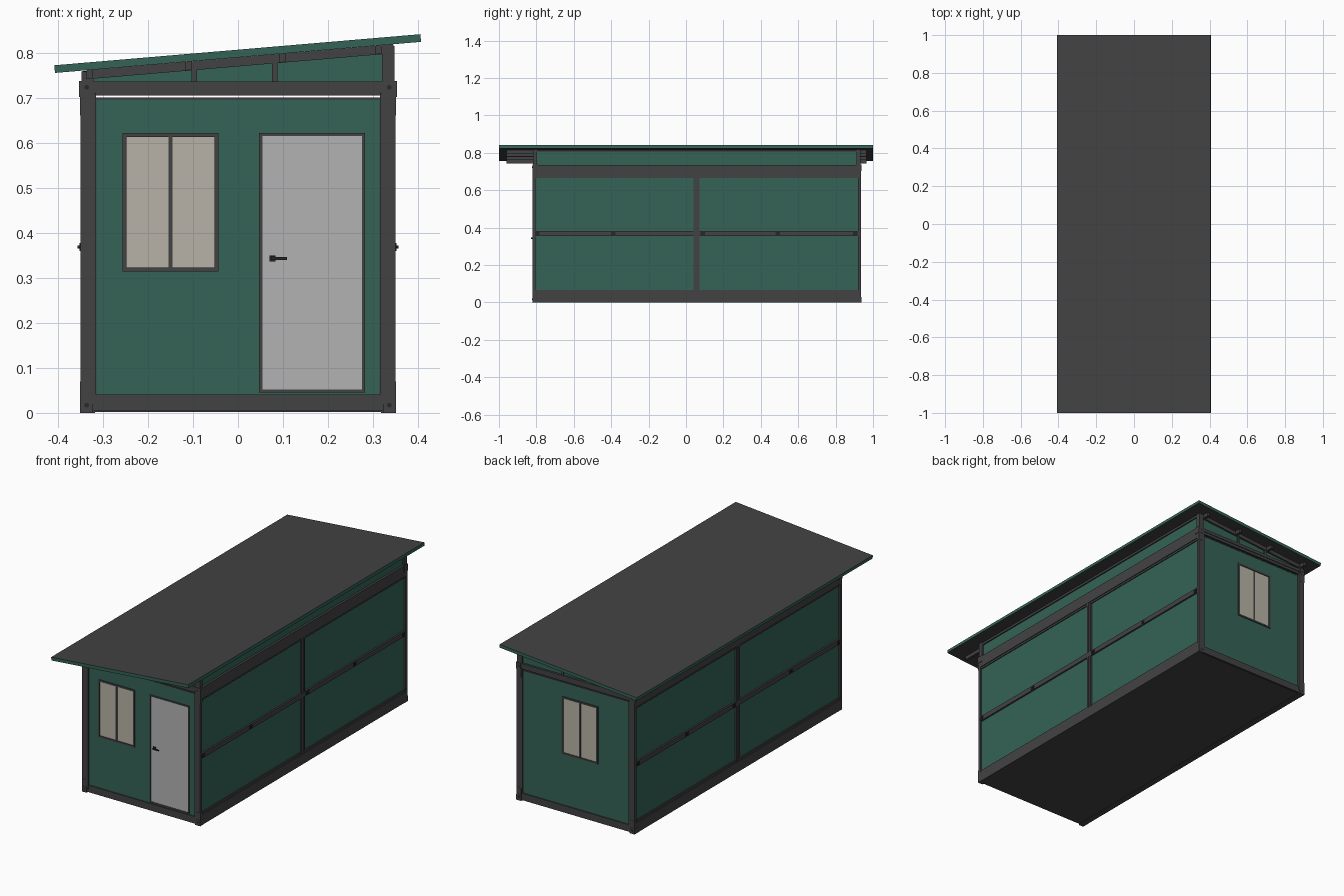
import bpy, bmesh, math
from mathutils import Matrix, Vector

if "Cube" in bpy.data.objects:
    bpy.data.objects.remove(bpy.data.objects["Cube"])


def material(name, rgb):
    m = bpy.data.materials.new(name)
    m.diffuse_color = (*rgb, 1)
    m.use_nodes = True
    m.node_tree.nodes["Principled BSDF"].inputs["Base Color"].default_value = m.diffuse_color
    return m


GREEN = material("green_panel", (0.035, 0.125, 0.095))
DARK = material("dark_steel", (0.055, 0.055, 0.055))
GLASS = material("blind_glass", (0.48, 0.45, 0.39))
DOOR = material("door_grey", (0.45, 0.45, 0.45))
BLACK = material("black_metal", (0.02, 0.02, 0.02))


def finish(name, bm, *mats):
    bmesh.ops.recalc_face_normals(bm, faces=bm.faces[:])
    me = bpy.data.meshes.new(name)
    bm.to_mesh(me)
    bm.free()
    for m in mats:
        me.materials.append(m)
    ob = bpy.data.objects.new(name, me)
    bpy.context.collection.objects.link(ob)
    return ob


def boxes(name, mat, *specs):
    """One object from boxes given as (x0, x1, y0, y1, z0, z1)."""
    bm = bmesh.new()
    for a, b, c, d, e, f in specs:
        mtx = Matrix.Translation(((a + b) / 2, (c + d) / 2, (e + f) / 2))
        mtx = mtx @ Matrix.Diagonal((abs(b - a), abs(d - c), abs(f - e), 1))
        bmesh.ops.create_cube(bm, size=1, matrix=mtx)
    return finish(name, bm, mat)


def prism(name, pts, y0, y1, *mats):
    """Extrude an x-z profile along y."""
    bm = bmesh.new()
    face = bm.faces.new([bm.verts.new((x, y0, z)) for x, z in pts])
    ext = bmesh.ops.extrude_face_region(bm, geom=[face])
    verts = [v for v in ext["geom"] if isinstance(v, bmesh.types.BMVert)]
    bmesh.ops.translate(bm, verts=verts, vec=(0, y1 - y0, 0))
    return finish(name, bm, *mats)


def rod(name, mat, loc, axis, r, length):
    bm = bmesh.new()
    rot = Vector((0, 0, 1)).rotation_difference(Vector(axis)).to_matrix().to_4x4()
    bmesh.ops.create_cone(bm, cap_ends=True, segments=16, radius1=r, radius2=r,
                          depth=length, matrix=Matrix.Translation(loc) @ rot)
    ob = finish(name, bm, mat)
    for p in ob.data.polygons:
        p.use_smooth = len(p.vertices) == 4
    return ob


def frame(x0, x1, y0, y1, z0, z1, t):
    """Four bars round an x-z opening."""
    return [(x0, x0 + t, y0, y1, z0, z1), (x1 - t, x1, y0, y1, z0, z1),
            (x0 + t, x1 - t, y0, y1, z0, z0 + t), (x0 + t, x1 - t, y0, y1, z1 - t, z1)]


YF, YB, W = -0.82, 0.935, 0.35


def under(x):
    return 0.755 + 0.0848 * (x + 0.406)


# roof slab: dark sheets above and below, green edge
roof = prism("roof", [(-0.4065, 0.755), (0.4065, 0.824), (0.405, 0.841), (-0.408, 0.772)],
             -1, 1, GREEN, DARK)
for p in roof.data.polygons:
    p.material_index = 1 if abs(p.normal.z) > 0.9 else 0

# purlins carrying the roof
for i, x in enumerate((-0.33, -0.11, 0.098, 0.312)):
    a, b = x - 0.007, x + 0.007
    prism(f"roof_purlin_{i}", [(a, under(a) - 0.019), (b, under(b) - 0.019),
                               (b, under(b)), (a, under(a))], -0.96, 0.965, DARK)

# floor
boxes("floor", DARK, (-0.34, 0.34, YF + 0.01, YB - 0.01, 0.002, 0.03))


def window(name, cx, y):
    """y maps depth below the outer plane to a y position."""
    a, b, z0, z1 = cx - 0.107, cx + 0.107, 0.314, 0.622
    boxes(name + "_frame", DARK, *frame(a, b, y(0.003), y(0.02), z0, z1, 0.009),
          (cx - 0.004, cx + 0.004, y(0.0045), y(0.02), z0, z1))
    boxes(name + "_panes", GLASS, (a + 0.008, cx - 0.003, y(0.007), y(0.012), z0 + 0.008, z1 - 0.008),
          (cx + 0.003, b - 0.008, y(0.007), y(0.012), z0 + 0.008, z1 - 0.008))


# end walls, front and back
for end, yo, s in (("front", YF, -1), ("back", YB, 1)):
    def y(d, yo=yo, s=s):
        return yo - s * d
    boxes(end + "_wall", GREEN, (-0.315, 0.315, y(0.008), y(0.03), 0.035, 0.697))
    boxes(end + "_wall_trim", DARK, *frame(-0.319, 0.319, y(0.006), y(0.03), 0.036, 0.7, 0.005))
    boxes(end + "_bottom_beam", DARK, (-0.325, 0.325, y(0.002), y(0.03), 0.004, 0.041))
    boxes(end + "_top_beam", DARK, (-0.325, 0.325, y(0.004), y(0.03), 0.705, 0.719),
          (-0.325, 0.325, y(0.001), y(0.03), 0.719, 0.736))
    # gable infill, sloped rafter and short posts
    prism(end + "_gable_panel", [(-0.335, 0.73), (0.33, 0.73), (0.33, under(0.33) - 0.012),
                                 (-0.335, under(-0.335) - 0.012)], y(0.012), y(0.02), GREEN)
    prism(end + "_rafter", [(-0.335, under(-0.335) - 0.02), (0.345, under(0.345) - 0.02),
                            (0.345, under(0.345)), (-0.335, under(-0.335))],
          y(0.003), y(0.024), DARK)
    for x in (-0.097, 0.082):
        boxes(end + "_gable_post", DARK, (x - 0.006, x + 0.006, y(0.005), y(0.02), 0.73, under(x) - 0.01))
    # corner posts with end castings and bolt holes
    for side, m in (("left", -1), ("right", 1)):
        n = f"{end}_{side}_corner"
        top = under(m * 0.335) - 0.003
        boxes(n + "_post", DARK, (m * 0.315, m * W, y(0), y(0.015), 0.02, 0.71),
              (m * 0.32, m * 0.348, y(0.001), y(0.024), 0.7, top))
        boxes(n + "_sleeves", DARK, (m * 0.322, m * 0.351, y(-0.001), y(0.016), 0, 0.07),
              (m * 0.322, m * 0.351, y(-0.001), y(0.016), 0.66, 0.705))
        boxes(n + "_casting", DARK, (m * 0.325, m * 0.353, y(-0.002), y(0.03), 0.702, 0.737),
              (m * 0.322, m * 0.351, y(-0.002), y(0.03), 0, 0.03))
        for z in (0.017, 0.723):
            rod(n + "_bolt", BLACK, (m * 0.336, y(-0.002), z), (0, 1, 0), 0.005, 0.002)

window("front_window", -0.15, lambda d: YF + d)
window("back_window", -0.022, lambda d: YB - d)

# door with handle
boxes("door_frame", DARK, *frame(0.047, 0.282, YF + 0.003, YF + 0.02, 0.045, 0.622, 0.007))
boxes("door_leaf", DOOR, (0.053, 0.276, YF + 0.005, YF + 0.018, 0.051, 0.616))
boxes("door_handle", BLACK, (0.07, 0.083, YF - 0.001, YF + 0.006, 0.336, 0.35),
      (0.073, 0.081, YF - 0.009, YF, 0.339, 0.347), (0.073, 0.109, YF - 0.01, YF - 0.006, 0.34, 0.346))

# long side walls
for side, m in (("left", -1), ("right", 1)):
    boxes(side + "_wall", GREEN, (m * 0.318, m * 0.341, YF + 0.012, YB - 0.012, 0.05, 0.675))
    boxes(side + "_bottom_beam", DARK, (m * 0.318, m * 0.35, YF + 0.01, YB - 0.01, 0, 0.055))
    boxes(side + "_top_beam", DARK, (m * 0.318, m * 0.35, YF + 0.01, YB - 0.01, 0.675, 0.736))
    boxes(side + "_mid_post", DARK, (m * 0.33, m * 0.349, 0.041, 0.053, 0.05, 0.68),
          (m * 0.33, m * 0.349, 0.059, 0.071, 0.05, 0.68),
          (m * 0.33, m * 0.346, 0.05, 0.062, 0.05, 0.68))
    # edge trims above and below the panels, and the mid rail
    boxes(side + "_panel_trim", DARK, (m * 0.33, m * 0.346, YF + 0.01, YB - 0.01, 0.055, 0.066),
          (m * 0.33, m * 0.346, YF + 0.01, YB - 0.01, 0.665, 0.676))
    boxes(side + "_mid_rail", DARK, (m * 0.33, m * 0.35, YF + 0.01, YB - 0.01, 0.356, 0.382))
    for yc in (-0.795, -0.39, 0.09, 0.49, 0.905):
        boxes(side + "_rail_latch", BLACK, (m * 0.345, m * 0.3525, yc - 0.012, yc + 0.012, 0.36, 0.377))
        rod(side + "_rail_pin", BLACK, (m * 0.352, yc, 0.3685), (1, 0, 0), 0.003, 0.008)
    # upper band closing the gap to the roof
    t = under(m * 0.33)
    boxes(side + "_upper_band", GREEN, (m * 0.325, m * 0.338, YF + 0.02, YB - 0.02, 0.73, t - 0.008))
    boxes(side + "_upper_rail", DARK, (m * 0.32, m * 0.345, YF + 0.01, YB - 0.01, t - 0.014, t - 0.002))
